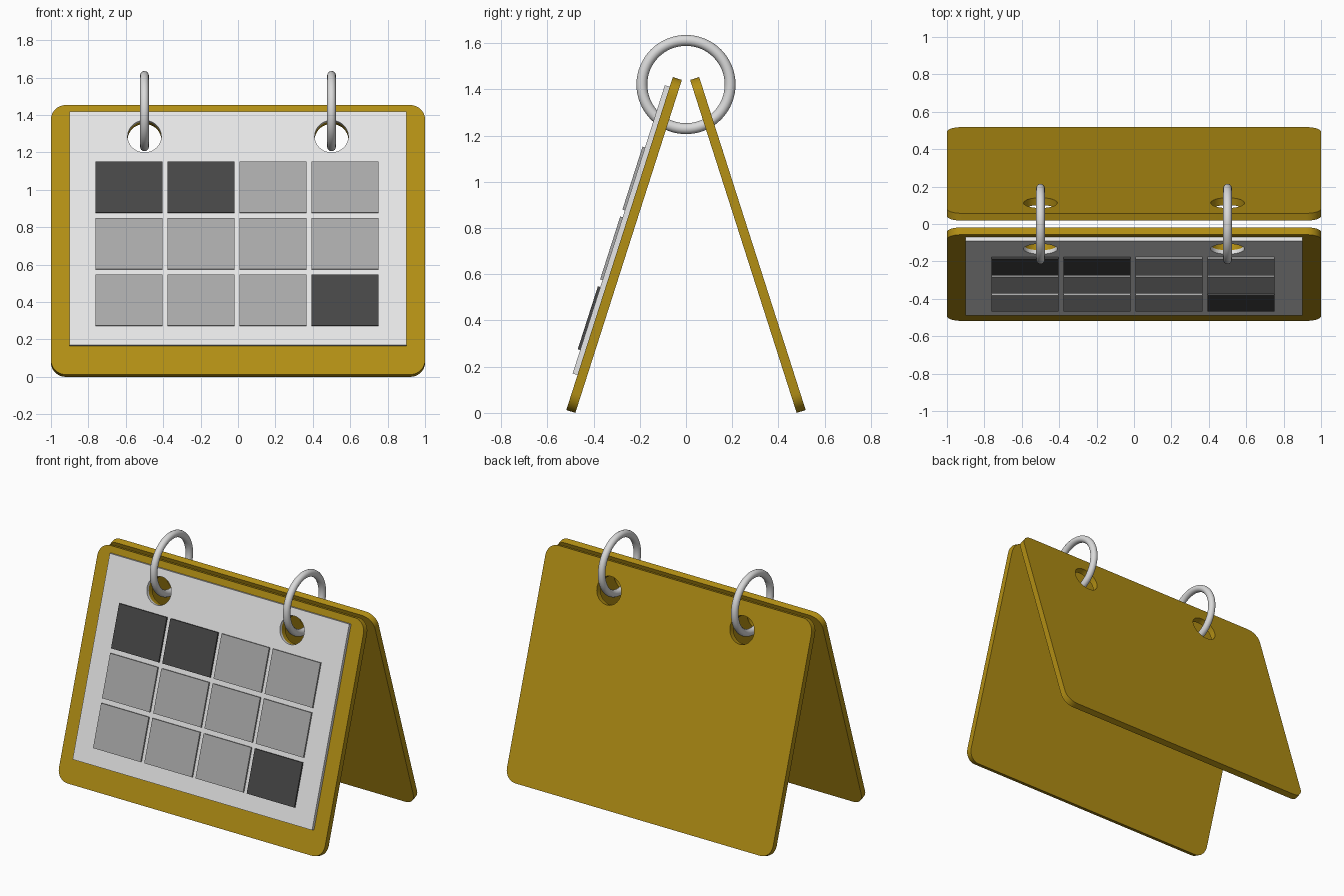
import bpy, bmesh, math
from mathutils import Matrix, Vector

cube = bpy.data.objects.get("Cube")
if cube:
    bpy.data.objects.remove(cube, do_unlink=True)


def material(name, rgb):
    m = bpy.data.materials.new(name)
    m.use_nodes = True
    m.diffuse_color = (*rgb, 1)
    m.node_tree.nodes["Principled BSDF"].inputs["Base Color"].default_value = (*rgb, 1)
    return m


GOLD = material("mustard board", (0.45, 0.275, 0.007))
PAPER = material("white paper", (0.8, 0.8, 0.8))
GREY = material("grey square", (0.4, 0.4, 0.4))
DARK = material("dark square", (0.063, 0.063, 0.063))
METAL = material("ring metal", (0.7, 0.7, 0.7))

TILT = math.radians(17.74)      # lean of each board from vertical
LENGTH, THICK = 1.513, 0.041    # board size along the slope and its thickness
HOLE_X, HOLE_S, HOLE_R = 0.5, 1.33, 0.09

# Board frame: x across, y up the slope, z outward from the outer face
FRONT = Matrix.Translation((0, -0.518, THICK * math.sin(TILT))) @ Matrix.Rotation(math.pi / 2 - TILT, 4, 'X')
BACK = Matrix.Rotation(math.pi, 4, 'Z') @ FRONT


def add_object(name, bm, mat, matrix):
    mesh = bpy.data.meshes.new(name)
    bm.to_mesh(mesh)
    bm.free()
    ob = bpy.data.objects.new(name, mesh)
    bpy.context.collection.objects.link(ob)
    ob.matrix_world = matrix
    mesh.materials.append(mat)
    return ob


def slab(name, lo, hi, mat, matrix, corner=0.0):
    """Box between two corners, with optional rounded outline."""
    lo, hi = Vector(lo), Vector(hi)
    bm = bmesh.new()
    bmesh.ops.create_cube(bm, size=1)
    for v in bm.verts:
        v.co = Vector(c * d for c, d in zip(v.co, hi - lo)) + (lo + hi) / 2
    if corner:
        edges = [e for e in bm.edges if abs(e.verts[0].co.z - e.verts[1].co.z) > 1e-4]
        bmesh.ops.bevel(bm, geom=edges, offset=corner, segments=8, profile=0.5, affect='EDGES')
    return add_object(name, bm, mat, matrix)


def select_only(ob):
    bpy.ops.object.select_all(action='DESELECT')
    ob.select_set(True)
    bpy.context.view_layer.objects.active = ob


def punch_holes(ob, matrix):
    """Cut the two ring holes through a slab."""
    for x in (-HOLE_X, HOLE_X):
        bm = bmesh.new()
        bmesh.ops.create_cone(bm, cap_ends=True, segments=48, radius1=HOLE_R, radius2=HOLE_R, depth=0.3)
        cutter = add_object("hole_cutter", bm, ob.data.materials[0], matrix @ Matrix.Translation((x, HOLE_S, 0)))
        cutter.hide_render = True
        mod = ob.modifiers.new("hole", 'BOOLEAN')
        mod.operation, mod.solver, mod.object = 'DIFFERENCE', 'EXACT', cutter
        bpy.context.view_layer.update()
        select_only(ob)
        bpy.ops.object.modifier_apply(modifier=mod.name)
        bpy.data.objects.remove(cutter, do_unlink=True)
    bpy.ops.object.shade_smooth_by_angle(angle=math.radians(30))


# Two leaning boards
for name, frame in (("front_board", FRONT), ("back_board", BACK)):
    board = slab(name, (-1, 0, -THICK), (1, LENGTH, 0), GOLD, frame, corner=0.08)
    punch_holes(board, frame)

# Paper sheet on the front board
sheet = slab("paper_sheet", (-0.9, 0.159, 0), (0.9, 1.469, 0.022), PAPER, FRONT)
punch_holes(sheet, FRONT)

# Grid of day squares, three of them dark
DARK_CELLS = {(0, 0), (0, 1), (2, 3)}
for row in range(3):
    for col in range(4):
        x, top = -0.762 + 0.385 * col, 1.186 - 0.317 * row
        mat = DARK if (row, col) in DARK_CELLS else GREY
        slab(f"day_square_{row + 1}_{col + 1}", (x, top - 0.286, 0.02), (x + 0.358, top, 0.033), mat, FRONT)

# Binding rings
for name, x in (("left_ring", HOLE_X), ("right_ring", -HOLE_X)):
    bpy.ops.mesh.primitive_torus_add(major_segments=64, minor_segments=16, major_radius=0.191,
                                     minor_radius=0.0235, location=(x, 0, 1.421),
                                     rotation=(0, math.pi / 2, 0))
    ring = bpy.context.object
    ring.name = name
    ring.data.materials.append(METAL)
    bpy.ops.object.shade_smooth()
